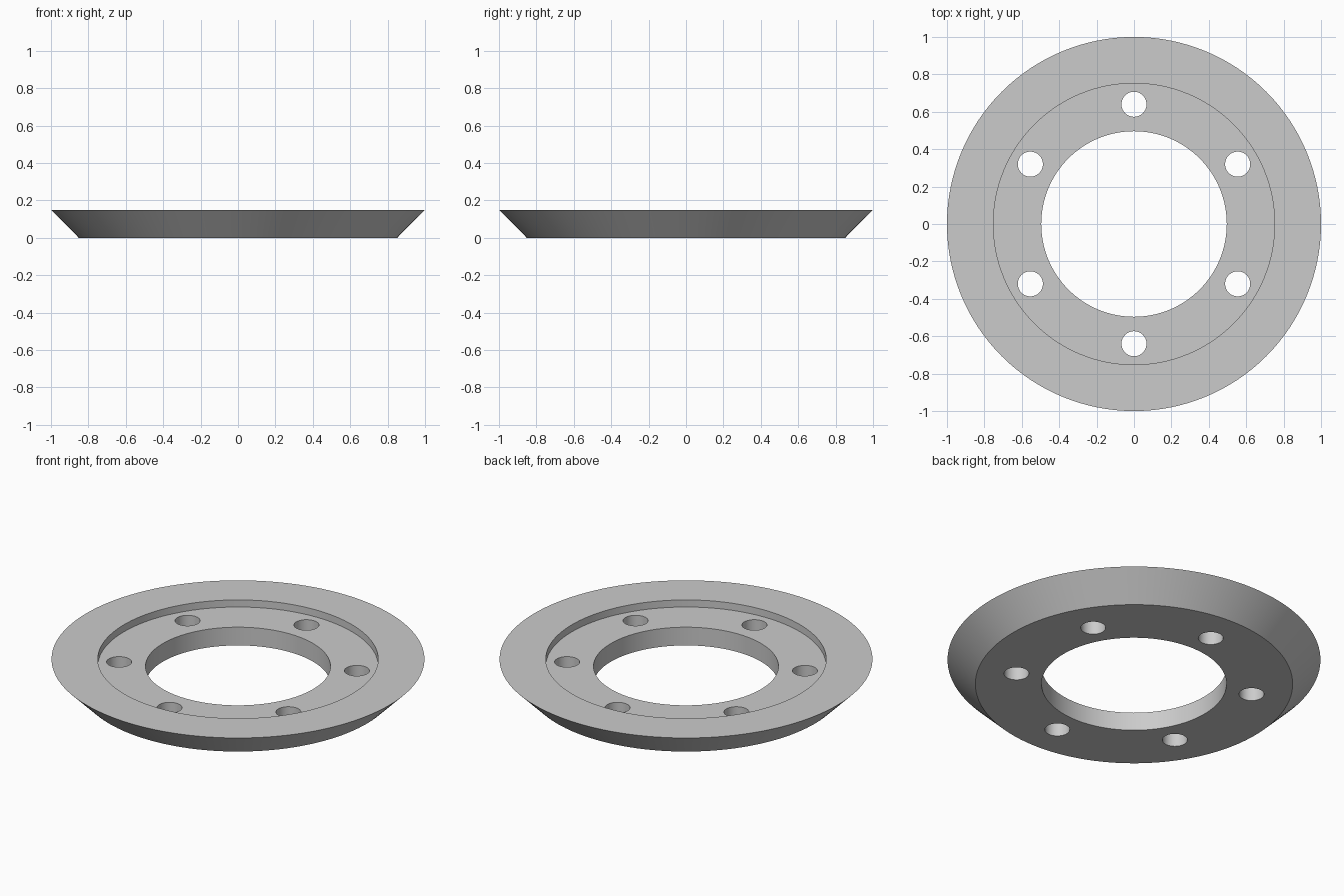
import bpy
from math import radians, sin, cos

cube = bpy.data.objects.get("Cube")
if cube:
    bpy.data.objects.remove(cube, do_unlink=True)

HEIGHT = 0.15
FLOOR = 0.108
BOLT_CIRCLE = 0.64

grey = bpy.data.materials.new("plain_grey")
grey.use_nodes = True
color = (0.6, 0.6, 0.6, 1)
grey.diffuse_color = color
grey.node_tree.nodes["Principled BSDF"].inputs["Base Color"].default_value = color


def frustum(name, bottom_radius, top_radius, z0, z1, x=0, y=0, sides=128):
    bpy.ops.mesh.primitive_cone_add(
        vertices=sides, radius1=bottom_radius, radius2=top_radius,
        depth=z1 - z0, location=(x, y, (z0 + z1) / 2))
    obj = bpy.context.object
    obj.name = name
    obj.data.materials.append(grey)
    return obj


# Bevelled disc body
ring = frustum("flange_ring", 0.851, 1, 0, HEIGHT)

# Recess, centre bore and six bolt holes
cutters = [frustum("recess_cutter", 0.752, 0.752, FLOOR, 0.3),
           frustum("bore_cutter", 0.496, 0.496, -0.1, 0.4)]
for i in range(6):
    a = radians(30 + 60 * i)
    cutters.append(frustum("bolt_hole_cutter", 0.067, 0.067, -0.1, 0.4,
                           BOLT_CIRCLE * cos(a), BOLT_CIRCLE * sin(a), 48))

bpy.ops.object.select_all(action='DESELECT')
ring.select_set(True)
bpy.context.view_layer.objects.active = ring
for cutter in cutters:
    cutter.hide_render = True
    mod = ring.modifiers.new("cut", 'BOOLEAN')
    mod.operation = 'DIFFERENCE'
    mod.solver = 'EXACT'
    mod.object = cutter
    bpy.ops.object.modifier_apply(modifier=mod.name)
for cutter in cutters:
    bpy.data.objects.remove(cutter, do_unlink=True)

# Smooth round walls, sharp rims
bpy.ops.object.shade_smooth_by_angle(angle=radians(30))
